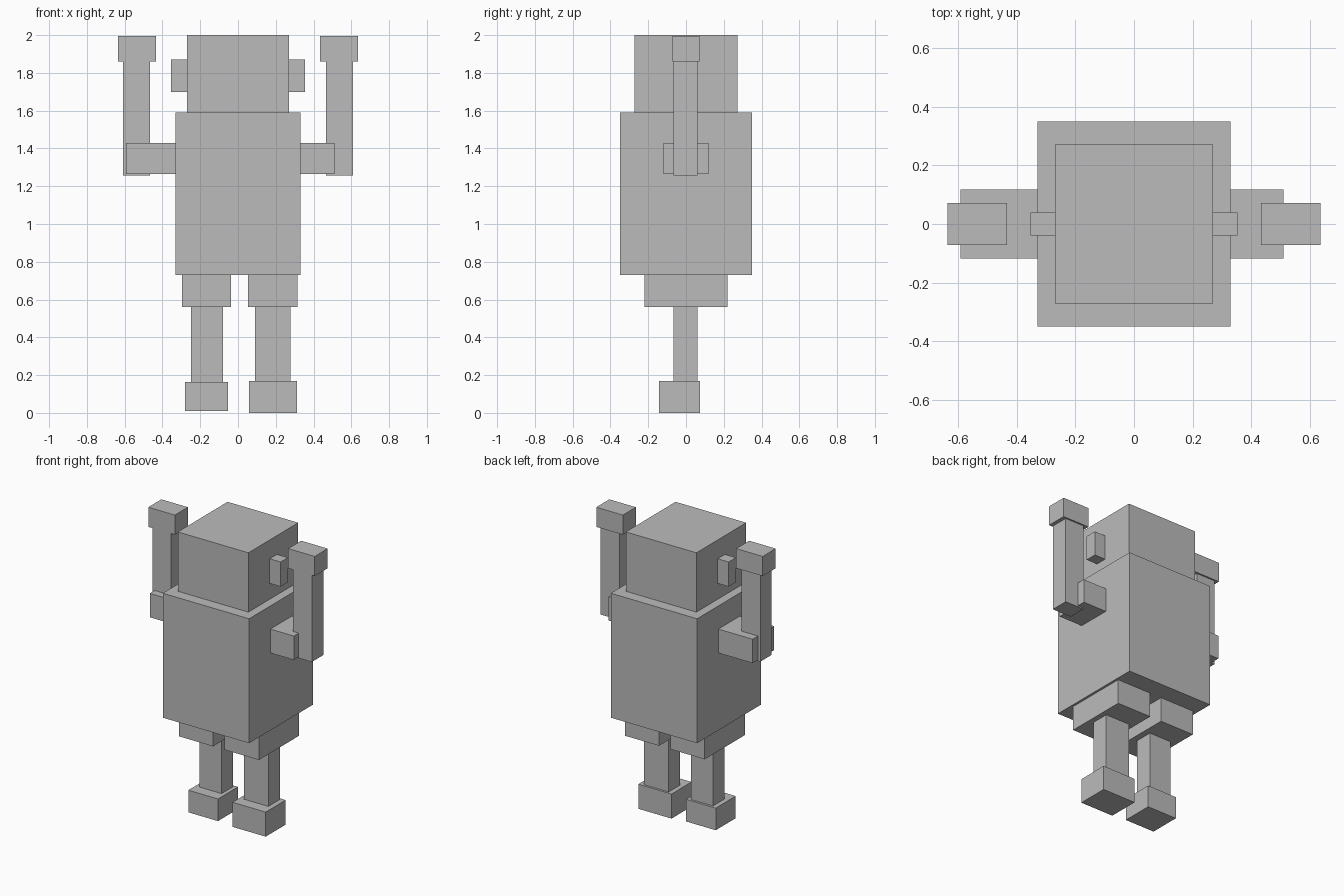
import bpy
import bmesh
from mathutils import Matrix, Vector

# Remove the default cube
default_cube = bpy.data.objects.get("Cube")
if default_cube:
    bpy.data.objects.remove(default_cube, do_unlink=True)

# Single flat colour
grey = bpy.data.materials.new("plain_grey")
grey.use_nodes = True
grey_colour = (0.5, 0.5, 0.5, 1)
grey.diffuse_color = grey_colour
grey.node_tree.nodes["Principled BSDF"].inputs["Base Color"].default_value = grey_colour


def box(name, x_range, y_range, z_range):
    """Flat-faced block spanning the given ranges."""
    ranges = (x_range, y_range, z_range)
    centre = Vector([(low + high) / 2 for low, high in ranges])
    size = Vector([high - low for low, high in ranges])
    bm = bmesh.new()
    placement = Matrix.Translation(centre) @ Matrix.Diagonal(size).to_4x4()
    bmesh.ops.create_cube(bm, size=1, matrix=placement)
    mesh = bpy.data.meshes.new(name)
    bm.to_mesh(mesh)
    bm.free()
    mesh.materials.append(grey)
    part = bpy.data.objects.new(name, mesh)
    bpy.context.collection.objects.link(part)
    return part


def around(half):
    """Range centred on zero."""
    return (-half, half)


def limb(side, part, inner, outer, y_range, z_range):
    """Block on one side, given its distances from the centre plane."""
    x_range = (inner, outer) if side == "left" else (-outer, -inner)
    box(side + "_" + part, x_range, y_range, z_range)


# Torso and head
body_half_width, head_half_width = 0.33, 0.27
hip_top, shoulder_top = 0.73, 1.59
box("body", around(body_half_width), around(0.35), (hip_top, shoulder_top))
box("head", around(head_half_width), around(0.272), (shoulder_top, 2))

# Parts alike on both sides
wrist = 1.86
forearm_depth = (-0.065, 0.06)
for side in ("left", "right"):
    limb(side, "ear", head_half_width, 0.354, around(0.04), (1.7, 1.87))
    limb(side, "forearm", 0.465, 0.61, forearm_depth, (1.257, wrist))
    limb(side, "hand", 0.433, 0.636, around(0.071), (wrist, 1.996))

# Upper arms, the right one longer
for side, reach in (("left", 0.51), ("right", 0.592)):
    limb(side, "upper_arm", body_half_width, reach, around(0.118), (1.265, 1.43))

# Legs, slightly narrower on the right
knee = 0.56
hip_depth = around(0.22)
foot_depth = (-0.143, 0.075)
limb("left", "hip", 0.052, 0.314, hip_depth, (knee, hip_top))
limb("right", "hip", 0.037, 0.297, hip_depth, (knee, hip_top))
limb("left", "leg", 0.09, 0.278, forearm_depth, (0.17, knee))
limb("right", "leg", 0.08, 0.248, forearm_depth, (0.163, knee))
limb("left", "foot", 0.058, 0.312, foot_depth, (0, 0.17))
limb("right", "foot", 0.053, 0.28, foot_depth, (0.01, 0.163))
